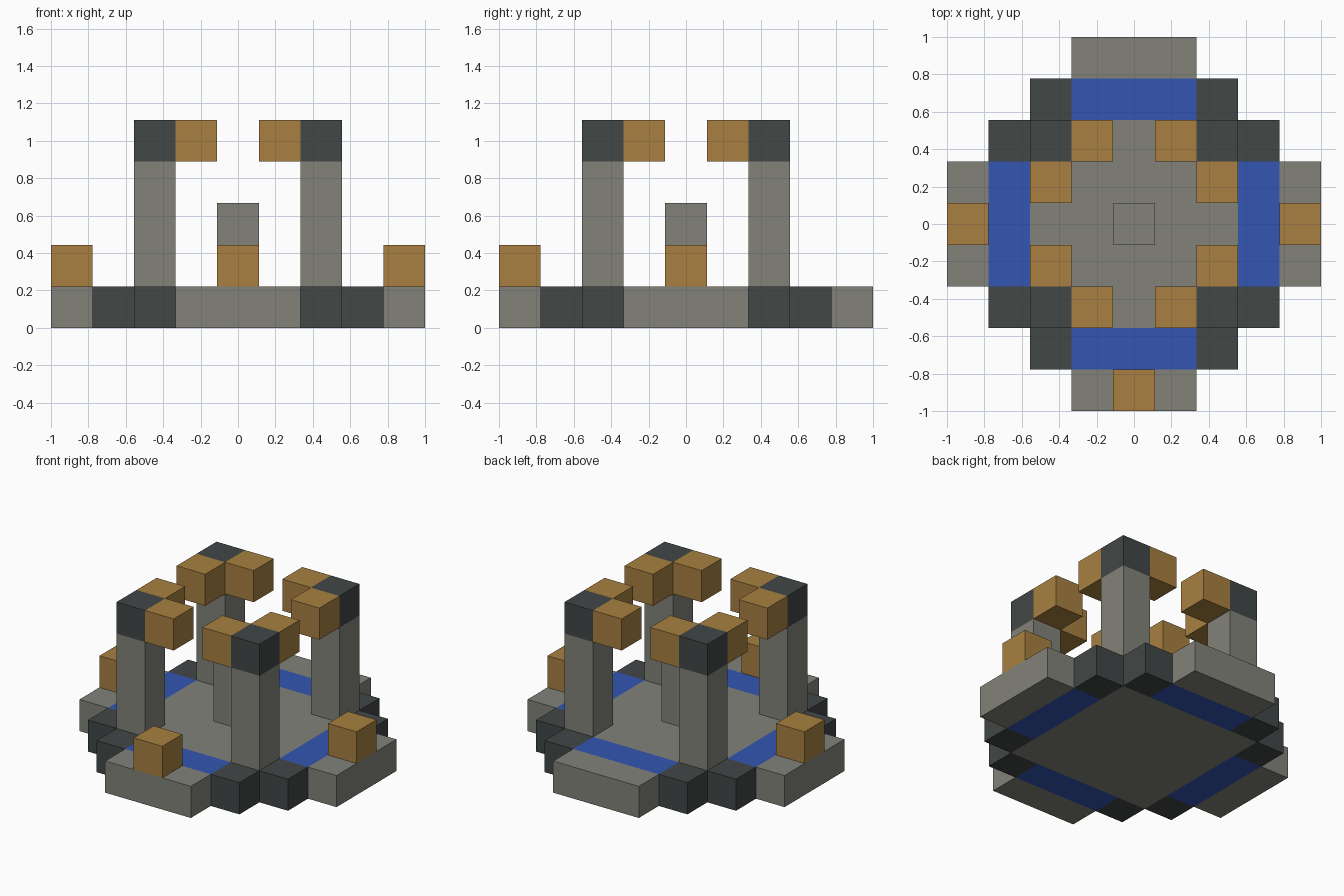
import bpy
import bmesh
from mathutils import Matrix, Vector

cube = bpy.data.objects.get("Cube")
if cube:
    bpy.data.objects.remove(cube, do_unlink=True)

U = 2 / 9  # edge of one block


def material(name, rgb):
    mat = bpy.data.materials.new(name)
    mat.use_nodes = True
    mat.diffuse_color = (*rgb, 1)
    bsdf = mat.node_tree.nodes["Principled BSDF"]
    bsdf.inputs["Base Color"].default_value = (*rgb, 1)
    bsdf.inputs["Roughness"].default_value = 0.9
    return mat


stone = material("grey stone", (0.225, 0.225, 0.195))
slate = material("dark slate", (0.054, 0.063, 0.061))
water = material("blue water", (0.034, 0.093, 0.445))
gold = material("ochre gold", (0.392, 0.216, 0.052))


def block(name, mat, cell, size=(1, 1, 1)):
    """Box centred on a grid cell in x and y, rising from layer cell[2]."""
    mesh = bpy.data.meshes.new(name)
    bm = bmesh.new()
    bmesh.ops.create_cube(bm, size=1)
    centre = Vector((cell[0], cell[1], cell[2] + size[2] / 2)) * U
    scale = Matrix.Diagonal((*(s * U for s in size), 1))
    bm.transform(Matrix.Translation(centre) @ scale)
    bm.to_mesh(mesh)
    bm.free()
    mesh.materials.append(mat)
    obj = bpy.data.objects.new(name, mesh)
    bpy.context.collection.objects.link(obj)
    return obj


# Courtyard floor and central post
block("floor", stone, (0, 0, 0), (5, 5, 1))
block("central_post", stone, (0, 0, 1), (1, 1, 2))

# Water channel and outer step on each side
sides = {"front": (0, -1), "back": (0, 1), "left": (1, 0), "right": (-1, 0)}
for side, (dx, dy) in sides.items():
    span = (3, 1, 1) if dy else (1, 3, 1)
    block(f"{side}_water_channel", water, (3 * dx, 3 * dy, 0), span)
    block(f"{side}_step", stone, (4 * dx, 4 * dy, 0), span)
    # The back step carries no lamp
    if side != "back":
        block(f"{side}_lamp", gold, (4 * dx, 4 * dy, 1))

# Corner pillars with dark caps, golden brackets and dark footings
for depth, sy in (("front", -1), ("back", 1)):
    for hand, sx in (("left", 1), ("right", -1)):
        corner = f"{depth}_{hand}"
        block(f"{corner}_pillar", stone, (2 * sx, 2 * sy, 1), (1, 1, 3))
        block(f"{corner}_cap", slate, (2 * sx, 2 * sy, 4))
        block(f"{corner}_bracket_x", gold, (sx, 2 * sy, 4))
        block(f"{corner}_bracket_y", gold, (2 * sx, sy, 4))
        block(f"{corner}_footing_x", slate, (3 * sx, 2 * sy, 0))
        block(f"{corner}_footing_y", slate, (2 * sx, 3 * sy, 0))
